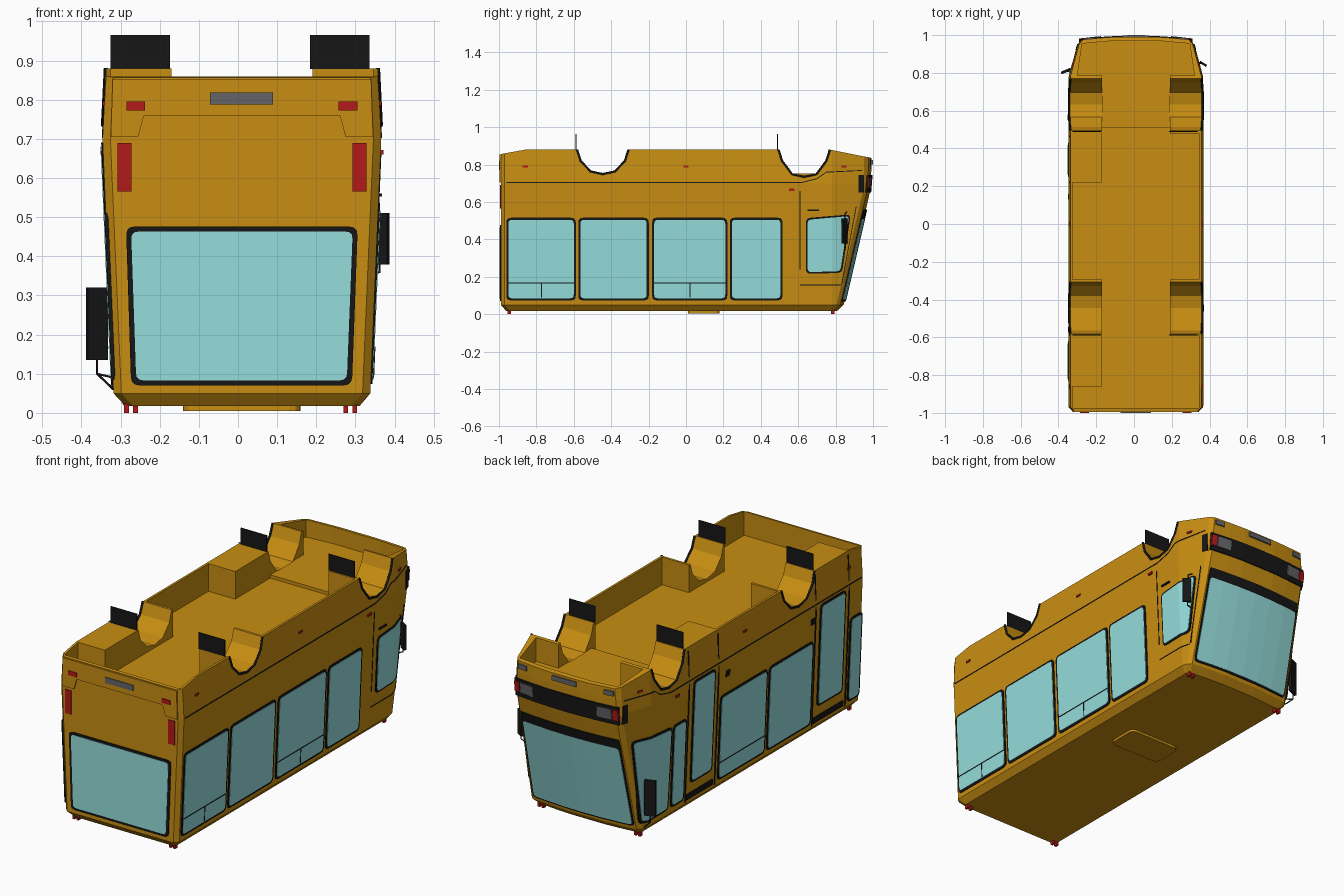
import bpy, bmesh, math
from mathutils import Vector

if "Cube" in bpy.data.objects:
    bpy.data.objects.remove(bpy.data.objects["Cube"])

CX = 0.01  # body centre line (mirrors make the outline uneven)

def material(name, r, g, b):
    m = bpy.data.materials.new(name)
    m.diffuse_color = (r, g, b, 1)
    m.use_nodes = True
    m.node_tree.nodes["Principled BSDF"].inputs["Base Color"].default_value = m.diffuse_color
    return m

YELLOW = material("yellow_paint", 0.58, 0.27, 0.006)
BLACK = material("black_rubber", 0.008, 0.008, 0.008)
GLASS = material("pale_glass", 0.30, 0.73, 0.72)
RED = material("red_lens", 0.45, 0.01, 0.01)
GREY = material("grey_plate", 0.13, 0.13, 0.14)

def make(name, bm, mat):
    bmesh.ops.recalc_face_normals(bm, faces=bm.faces[:])
    me = bpy.data.meshes.new(name)
    bm.to_mesh(me)
    bm.free()
    ob = bpy.data.objects.new(name, me)
    bpy.context.collection.objects.link(ob)
    me.materials.append(mat)
    return ob

# ---- body surface as functions of position
def hw(z):
    return 0.328 + (z - 0.05) * 0.043 if z <= 0.7 else 0.356 - (z - 0.7) * 0.05

def front_y(z):
    if z <= 0.65:
        return 0.845 + (z - 0.05) * 0.233
    return min(0.993, 0.985 + (z - 0.65) * 0.1)

def side_x(y, z):
    return hw(z) - max(0, 0.27 * (y - 0.78))

def right(y, z, o): return (CX + side_x(y, z) + o, y, z)
def left(y, z, o): return (CX - side_x(y, z) - o, y, z)
def front(x, z, o): return (x + CX, front_y(z) - 0.22 * x * x + o, z)
def rear(x, z, o): return (x + CX, -0.99 - o, z)
def roof(x, y, o): return (x + CX, y, 0.018 - o)

def rounded(pts, r):
    out = []
    for i, p in enumerate(pts):
        p = Vector(p)
        a, b = Vector(pts[i - 1]) - p, Vector(pts[(i + 1) % len(pts)]) - p
        a, b = p + a.normalized() * r, p + b.normalized() * r
        out += [a * (1 - t) ** 2 + p * 2 * t * (1 - t) + b * t * t for t in (0, 0.33, 0.67, 1)]
    return out

def panel(name, pts, place, mat, off=0.004, r=0.0):
    """Thin slab that follows a body surface."""
    bm = bmesh.new()
    pts = rounded(pts, r) if r else pts
    bm.faces.new([bm.verts.new((p[0], p[1], off)) for p in pts])
    cuts = [((u, 0, 0), (1, 0, 0)) for u in (-0.2, -0.1, 0, 0.1, 0.2, 0.78)] + [((0, 0.65, 0), (0, 1, 0))]
    for co, no in cuts:
        bmesh.ops.bisect_plane(bm, geom=bm.verts[:] + bm.edges[:] + bm.faces[:], plane_co=co, plane_no=no)
    ext = bmesh.ops.extrude_face_region(bm, geom=bm.faces[:], use_keep_orig=True)
    for g in ext["geom"]:
        if isinstance(g, bmesh.types.BMVert):
            g.co.z = -0.006
    for v in bm.verts:
        v.co = place(*v.co)
    return make(name, bm, mat)

def rect(u0, u1, v0, v1):
    return [(u0, v0), (u1, v0), (u1, v1), (u0, v1)]

def window(name, pts, place, border=0.011, r=0.025):
    c = sum((Vector(p) for p in pts), Vector((0, 0))) / len(pts)
    grown = [(p[0] + math.copysign(border, p[0] - c.x), p[1] + math.copysign(border, p[1] - c.y)) for p in pts]
    panel(name + "_seal", grown, place, BLACK, 0.004, r)
    panel(name + "_glass", pts, place, GLASS, 0.006, r * 0.8)

def tube(name, pts, rad, mat):
    cu = bpy.data.curves.new(name, 'CURVE')
    cu.dimensions = '3D'
    cu.bevel_depth, cu.bevel_resolution = rad, 1
    sp = cu.splines.new('POLY')
    sp.points.add(len(pts) - 1)
    for s, p in zip(sp.points, pts):
        s.co = (*p, 1)
    ob = bpy.data.objects.new(name, cu)
    bpy.context.collection.objects.link(ob)
    cu.materials.append(mat)

def box(name, loc, size, mat, rot=0):
    bpy.ops.mesh.primitive_cube_add(size=1, location=loc, rotation=(0, 0, rot))
    ob = bpy.context.object
    ob.name, ob.scale = name, size
    ob.data.materials.append(mat)

# ---- body shell: plan outlines lofted from roof (z=0) to skirt
def outline(z, inset=0.0, rim=False):
    w, fy = hw(z) - inset, front_y(z) - inset
    yc = fy - 0.04
    xc = w - 0.27 * (yc - 0.78)
    half = [(w - 0.02, -0.99 + inset), (w, -0.97 + inset), (w, -0.86), (w, 0.77), (w, 0.78), (xc, yc)]
    half += [((xc - 0.02) * k, fy - 0.22 * ((xc - 0.02) * k) ** 2) for k in (1, 0.66, 0.33)]
    def lift(y):
        return min(z, 0.88 - 0.2 * (y - 0.77), 0.88 + 0.18 * (y + 0.86)) if rim else z
    return [(CX + x, y, lift(y)) for x, y in half], [(CX - x, y, lift(y)) for x, y in half]

bm = bmesh.new()
rings = []
for z, inset, rim in ((0.018, 0.028, 0), (0.05, 0, 0), (0.65, 0, 0), (0.7, 0, 0), (0.78, 0, 0), (0.88, 0, 1)):
    rings.append([[bm.verts.new(p) for p in h] for h in outline(z, inset, rim)])
for a, b in zip(rings, rings[1:]):
    la, lb = a[0] + a[1][::-1], b[0] + b[1][::-1]
    for i in range(len(la)):
        bm.faces.new((la[i - 1], la[i], lb[i], lb[i - 1]))
for R, L in (rings[0], rings[-1]):
    for i in range(len(R) - 1):
        bm.faces.new((R[i], R[i + 1], L[i + 1], L[i]))
body = make("bus_body", bm, YELLOW)

def cut(name, pts, direction):
    bm = bmesh.new()
    f = bm.faces.new([bm.verts.new(p) for p in pts])
    ext = bmesh.ops.extrude_face_region(bm, geom=[f], use_keep_orig=True)
    bmesh.ops.translate(bm, vec=direction, verts=[g for g in ext["geom"] if isinstance(g, bmesh.types.BMVert)])
    ob = make(name, bm, YELLOW)
    ob.hide_render = True
    m = body.modifiers.new(name, 'BOOLEAN')
    m.operation, m.solver, m.object = 'DIFFERENCE', 'EXACT', ob
    return ob

# underside trays, leaving the door steps and wheel housings standing
main = [(0.345, -0.975), (0.345, -0.59), (0.19, -0.59), (0.19, -0.295), (0.345, -0.295), (0.345, 0.48),
        (0.19, 0.48), (0.19, 0.51), (-0.17, 0.51), (-0.17, 0.22), (-0.325, 0.22), (-0.325, -0.295),
        (-0.17, -0.295), (-0.17, -0.86), (-0.325, -0.86), (-0.325, -0.975)]
nose = [(0.19, 0.50), (0.19, 0.785), (0.32, 0.785), (0.295, 0.955), (0.15, 0.968), (-0.13, 0.968),
        (-0.275, 0.955), (-0.30, 0.785), (-0.17, 0.785), (-0.17, 0.50)]
cutters = [cut("main_tray_cutter", [(x, y, 0.735) for x, y in main], (0, 0, 0.3)),
           cut("nose_tray_cutter", [(x, y, 0.752) for x, y in nose], (0, 0, 0.3))]
# wheel arches with black lips and mud flaps
for end, y0, zb in (("rear", -0.445, 0.75), ("front", 0.632, 0.735)):
    arch = [(y0 + dy, z) for dy, z in ((-0.137, 0.88), (-0.118, 0.82), (-0.065, zb + 0.014), (0, zb),
                                       (0.065, zb + 0.014), (0.118, 0.82), (0.137, 0.88))]
    full = [(arch[0][0], 1.0)] + arch + [(arch[-1][0], 1.0)]
    for side, place, xi, d in (("right", right, 0.187, 0.4), ("left", left, -0.167, -0.4)):
        cutters.append(cut(f"{end}_{side}_arch_cutter", [(xi, y, z) for y, z in full], (d, 0, 0)))
        tube(f"{end}_{side}_arch_lip", [place(y, z, 0) for y, z in arch], 0.006, BLACK)
        xm = 0.26 if side == "right" else -0.25
        box(f"{end}_{side}_mud_flap", (xm, y0 - 0.143, 0.922), (0.152, 0.005, 0.086), BLACK)
bpy.context.view_layer.update()
dg = bpy.context.evaluated_depsgraph_get()
cut_mesh = bpy.data.meshes.new_from_object(body.evaluated_get(dg))
body.modifiers.clear()
body.data = cut_mesh
for c in cutters:
    bpy.data.objects.remove(c)

# ---- right side windows
for i, (a, b) in enumerate(((-0.95, -0.60), (-0.565, -0.21), (-0.17, 0.21), (0.245, 0.505))):
    window(f"right_window_{i}", rect(a, b, 0.085, 0.505), right)
    if i in (0, 2):
        panel(f"right_window_bar_{i}", rect(a, b, 0.165, 0.169), right, BLACK, 0.008)
        panel(f"right_window_post_{i}", rect((a + b) / 2, (a + b) / 2 + 0.004, 0.09, 0.165), right, BLACK, 0.008)
window("driver_window", [(0.65, 0.225), (0.825, 0.23), (0.872, 0.525), (0.65, 0.505)], right, 0.009)
# driver door seams and handle
panel("driver_door_rear_seam", rect(0.608, 0.612, 0.24, 0.66), right, BLACK, 0.002)
panel("driver_door_low_seam", rect(0.61, 0.83, 0.155, 0.159), right, BLACK, 0.002)
panel("driver_door_front_seam", [(0.83, 0.16), (0.834, 0.16), (0.912, 0.575), (0.908, 0.575)], right, BLACK, 0.002)
panel("driver_door_handle", rect(0.65, 0.71, 0.553, 0.561), right, BLACK, 0.008)

# ---- left side windows and passenger doors
window("left_front_window", [(0.62, 0.09), (0.815, 0.09), (0.885, 0.53), (0.61, 0.505)], left)
window("left_quarter_window", rect(0.49, 0.58, 0.09, 0.505), left)
for i, (a, b) in enumerate(((-0.18, 0.19), (-0.56, -0.215), (-0.965, -0.885))):
    window(f"left_window_{i}", rect(a, b, 0.085, 0.51), left)
panel("left_window_bar", rect(-0.18, 0.19, 0.165, 0.169), left, BLACK, 0.008)
for i, (a, b) in enumerate(((0.22, 0.465), (-0.86, -0.585))):
    panel(f"door_{i}_step_trim", rect(a + 0.02, b - 0.005, 0.07, 0.10), left, BLACK, 0.005)
    window(f"door_{i}", rect(a + 0.04, b - 0.045, 0.16, 0.68), left)
    for k, y in enumerate((a, b)):
        panel(f"door_{i}_seam_{k}", rect(y - 0.004, y + 0.004, 0.06, 0.86), left, BLACK, 0.003)
    panel(f"door_{i}_button", rect(a - 0.09, a - 0.06, 0.61, 0.64) if i == 0 else rect(b + 0.01, b + 0.04, 0.61, 0.64),
          left, BLACK, 0.005)

# ---- waist line and side marker lamps
for side, place in (("right", right), ("left", left)):
    panel(f"{side}_waist_line", rect(-0.96, 0.62, 0.702, 0.707), place, BLACK, 0.002)
    panel(f"{side}_waist_line_rise", [(0.62, 0.702), (0.70, 0.722), (0.75, 0.757), (0.94, 0.767),
          (0.94, 0.771), (0.75, 0.762), (0.70, 0.727), (0.62, 0.707)], place, BLACK, 0.002)
    for i, y in enumerate((-0.86, 0.0, 0.845)):
        panel(f"{side}_marker_{i}", rect(y - 0.014, y + 0.014, 0.785, 0.795), place, RED, 0.005)
    panel(f"{side}_indicator", rect(0.55, 0.58, 0.66, 0.672), place, RED, 0.007)
    panel(f"{side}_bumper_end", rect(0.922, 0.952, 0.65, 0.745), place, BLACK, 0.004)

# ---- rear end
window("rear_window", [(-0.27, 0.083), (0.268, 0.083), (0.283, 0.463), (-0.283, 0.463)], rear, 0.013, 0.022)
panel("rear_bumper", [(-0.335, 0.705), (-0.265, 0.705), (-0.25, 0.76), (0.25, 0.76), (0.265, 0.705),
                      (0.335, 0.705), (0.33, 0.853), (-0.33, 0.853)], rear, YELLOW, 0.006)
panel("rear_plate", rect(-0.082, 0.08, 0.788, 0.818), rear, GREY, 0.01)
for s, n in ((-1, "left"), (1, "right")):
    panel(f"{n}_tail_lamp", rect(s * 0.282, s * 0.318, 0.565, 0.69), rear, RED, 0.005)
    panel(f"{n}_reverse_lamp", rect(s * 0.247, s * 0.295, 0.772, 0.795), rear, RED, 0.01)

# ---- front end
panel("windscreen_band", [(-0.288, 0.505), (0.288, 0.505), (0.283, 0.56), (-0.283, 0.56)], front, BLACK, 0.005)
window("windscreen", [(-0.285, 0.075), (0.285, 0.075), (0.278, 0.51), (-0.278, 0.51)], front, 0.008, 0.02)
panel("front_bumper_band", rect(-0.30, 0.30, 0.65, 0.745), front, BLACK, 0.005)
panel("front_plate", rect(-0.07, 0.07, 0.80, 0.825), front, GREY, 0.007)
for s, n in ((-1, "left"), (1, "right")):
    panel(f"{n}_headlamp", rect(s * 0.185, s * 0.265, 0.675, 0.73), front, GREY, 0.009)
    panel(f"{n}_front_indicator", rect(s * 0.27, s * 0.30, 0.675, 0.73), front, RED, 0.009)
    panel(f"{n}_fog_lamp", rect(s * 0.225, s * 0.275, 0.80, 0.825), front, GREY, 0.007)

# ---- roof hatch and roof lamps
panel("roof_hatch", rect(-0.15, 0.15, 0.01, 0.18), roof, YELLOW, 0.013, 0.03)
for y in (-0.945, 0.785):
    for x in (-0.295, -0.272, 0.265, 0.288):
        panel("roof_lamp", rect(x - 0.006, x + 0.006, y - 0.01, y + 0.01), roof, RED, 0.018)

# ---- mirrors with arms
box("left_mirror", (-0.36, 0.81, 0.228), (0.056, 0.014, 0.185), BLACK, 0.4)
tube("left_mirror_arm", [(-0.36, 0.81, 0.14), (-0.36, 0.81, 0.10), (-0.318, 0.80, 0.06)], 0.003, BLACK)
tube("left_mirror_brace", [(-0.36, 0.81, 0.10), (-0.318, 0.80, 0.09)], 0.003, BLACK)
box("right_mirror", (0.366, 0.848, 0.445), (0.042, 0.012, 0.132), BLACK, -0.55)
tube("right_mirror_arm", [(0.33, 0.86, 0.55), (0.36, 0.85, 0.535), (0.362, 0.85, 0.36), (0.325, 0.85, 0.345)], 0.003, BLACK)
